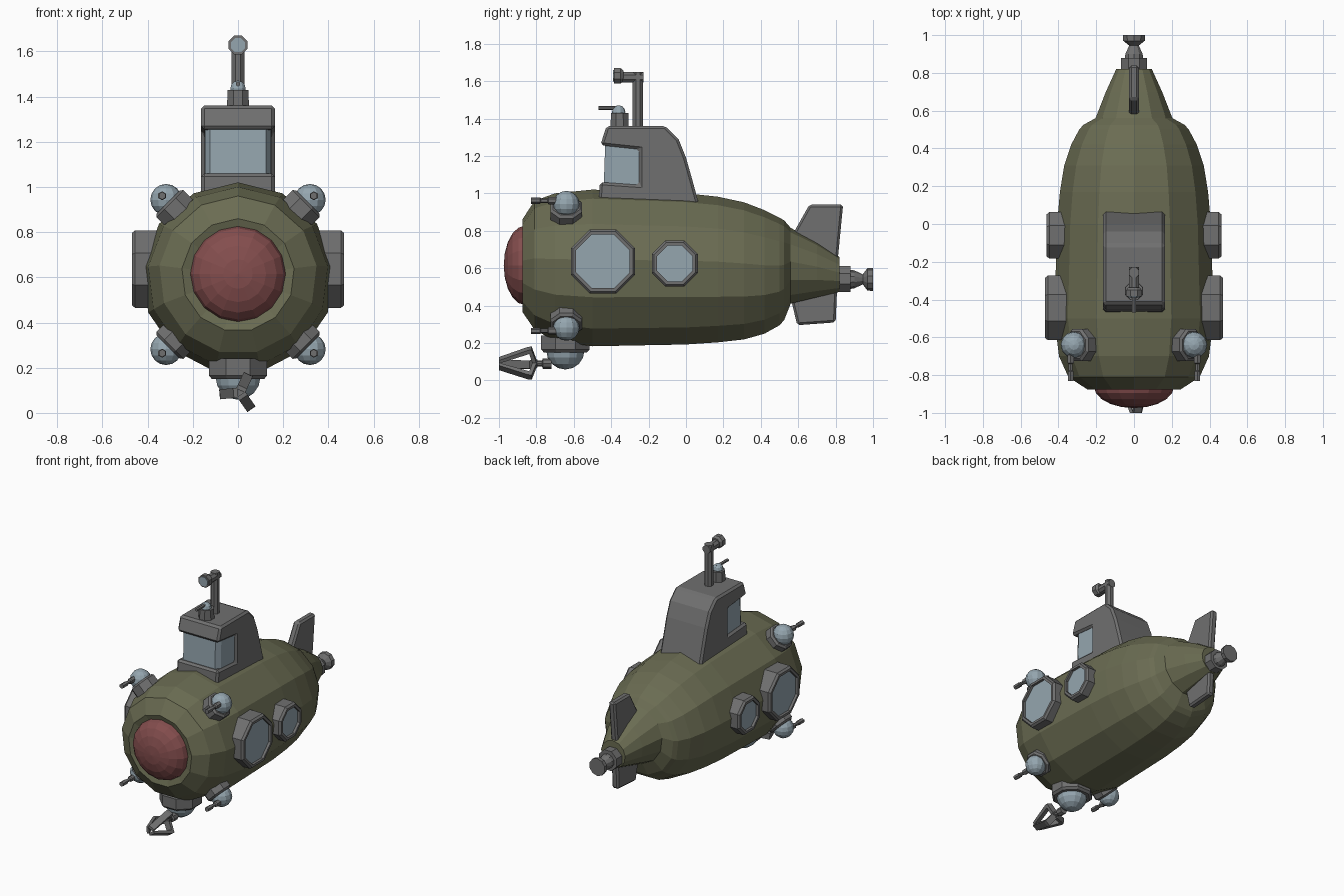
import bpy, bmesh, math
from mathutils import Vector

cube = bpy.data.objects.get("Cube")
if cube:
    bpy.data.objects.remove(cube, do_unlink=True)


def material(name, rgb):
    m = bpy.data.materials.new(name)
    m.use_nodes = True
    m.diffuse_color = (*rgb, 1)
    m.node_tree.nodes["Principled BSDF"].inputs["Base Color"].default_value = (*rgb, 1)
    return m


OLIVE = material("olive paint", (0.145, 0.15, 0.085))
GREY = material("grey metal", (0.16, 0.16, 0.16))
GLASS = material("pale blue glass", (0.3, 0.38, 0.43))
RED = material("dull red", (0.23, 0.075, 0.075))


def finish(name, bm, mat, bevel=0):
    bmesh.ops.recalc_face_normals(bm, faces=bm.faces)
    mesh = bpy.data.meshes.new(name)
    bm.to_mesh(mesh)
    bm.free()
    ob = bpy.data.objects.new(name, mesh)
    bpy.context.collection.objects.link(ob)
    mesh.materials.append(mat)
    if bevel:
        mod = ob.modifiers.new("bevel", "BEVEL")
        mod.width, mod.segments = bevel, 1
    return ob


def lathe(name, stations, n, mat, origin=(0, 0, 0), axis=(0, 1, 0), phase=0.0):
    """Rings of n sides along an axis; each station is distance, radius and optional lift."""
    bm = bmesh.new()
    a, o = Vector(axis).normalized(), Vector(origin)
    ref = Vector((0, 1, 0)) if abs(a.z) > 0.95 else Vector((0, 0, 1))
    u = (ref - a * ref.dot(a)).normalized()
    v = a.cross(u)
    rings = []
    for d, r, *lift in stations:
        c = o + a * d + u * (lift[0] if lift else 0)
        angles = [math.tau * (k + phase) / n for k in range(n)]
        rings.append([bm.verts.new(c + r * (u * math.cos(t) + v * math.sin(t))) for t in angles])
    for p, q in zip(rings, rings[1:]):
        for k in range(n):
            j = (k + 1) % n
            bm.faces.new((p[k], p[j], q[j], q[k]))
    bm.faces.new(rings[0])
    bm.faces.new(rings[-1])
    return finish(name, bm, mat)


def slab(name, profile, half, mat, bevel=0):
    """Side profile in y and z, extruded both ways along x."""
    bm = bmesh.new()
    face = bm.faces.new([bm.verts.new((-half, y, z)) for y, z in profile])
    new = bmesh.ops.extrude_face_region(bm, geom=[face])["geom"]
    bmesh.ops.translate(bm, vec=(2 * half, 0, 0),
                        verts=[g for g in new if isinstance(g, bmesh.types.BMVert)])
    return finish(name, bm, mat, bevel)


def ball(name, centre, radius, mat, seg=12, rings=8, squash=1.0):
    bm = bmesh.new()
    bmesh.ops.create_uvsphere(bm, u_segments=seg, v_segments=rings, radius=radius)
    bmesh.ops.scale(bm, vec=(1, 1, squash), verts=bm.verts)
    ob = finish(name, bm, mat)
    ob.location = centre
    return ob


# Hull with its tail cone
lathe("hull", [
    (-.86, .2, .61), (-.875, .25, .61), (-.81, .35, .61), (-.7, .4, .6),
    (-.5, .425, .595), (0, .41, .59), (.17, .395, .587), (.31, .372, .58),
    (.42, .335, .575), (.5, .292, .578), (.525, .27, .585), (.56, .205, .61),
    (.7, .15, .59), (.82, .095, .565)], 13, OLIVE)

# Red nose dome
nose = ball("nose_dome", (0, -.86, .615), .212, RED, 16, 10, .54)
nose.rotation_euler.x = math.pi / 2

# Tail shaft and flange
lathe("tail_collar", [(.8, .075), (.88, .075)], 8, GREY, (0, 0, .543), phase=.5)
lathe("tail_nozzle", [(.87, .052), (.9, .048), (.945, .027), (.97, .06), (1, .062)],
      10, GREY, (0, 0, .54))

# Upper and lower fins
slab("upper_fin", [(.57, .78), (.66, .94), (.84, .94), (.805, .58), (.6, .6)], .026, GREY, .012)
slab("lower_fin", [(.55, .48), (.595, .295), (.8, .31), (.81, .54), (.6, .58)], .026, GREY, .012)

# Tower with a wrap-round window notch
slab("tower", [
    (-.47, .93), (-.46, 1.06), (-.25, 1.045), (-.25, 1.235), (-.458, 1.257),
    (-.425, 1.36), (-.11, 1.36), (-.04, 1.29), (0, 1.19), (.037, 1.06), (.075, .92)],
    .163, GREY, .014)
pane = bmesh.new()
outline = [(-.147, -.23), (-.147, -.405), (-.125, -.44), (.125, -.44), (.147, -.405), (.147, -.23)]
base = pane.faces.new([pane.verts.new((x, y, 1.03)) for x, y in outline])
top = bmesh.ops.extrude_face_region(pane, geom=[base])["geom"]
bmesh.ops.translate(pane, vec=(0, .008, .23),
                    verts=[g for g in top if isinstance(g, bmesh.types.BMVert)])
finish("tower_window", pane, GLASS)

# Periscope
lathe("periscope_post", [(1.34, .03), (1.65, .03)], 8, GREY, (0, -.257, 0), (0, 0, 1), .5)
lathe("periscope_arm", [(-.36, .03), (-.228, .03)], 8, GREY, (0, 0, 1.62), phase=.5)
lathe("periscope_head", [(-.385, .045), (-.35, .045), (-.335, .032)], 8, GREY,
      (0, 0, 1.628), phase=.5)
lathe("periscope_lens", [(-.39, .034), (-.38, .034)], 8, GLASS, (0, 0, 1.628), phase=.5)

# Small roof gun
lathe("roof_gun_base", [(1.34, .053), (1.43, .05)], 8, GREY, (0, -.355, 0), (0, 0, 1), .5)
ball("roof_gun_ball", (0, -.36, 1.435), .036, GLASS, 10, 6)
lathe("roof_gun_barrel", [(-.468, .011), (-.34, .011)], 6, GREY, (0, 0, 1.456))

for side, word in ((1, "left"), (-1, "right")):
    # Portholes
    for size, y, z, r, out in (("large", -.444, .636, .185, .47), ("small", -.06, .625, .133, .462)):
        inner = r - .03
        lathe(f"{word}_{size}_porthole_rim",
              [(.34, r), (out - .014, r), (out, r - .012), (out, inner), (out - .025, inner)],
              8, GREY, (0, y, z), (side, 0, 0), .5)
        lathe(f"{word}_{size}_porthole_glass", [(out - .03, inner), (out - .018, inner)],
              8, GLASS, (0, y, z), (side, 0, 0), .5)
    # Corner turrets
    for up, level, cz in ((1, "upper", .625), (-1, "lower", .6)):
        name = f"{word}_{level}_turret"
        out = Vector((side, 0, up)).normalized()
        origin = Vector((0, -.64, cz))
        lathe(name + "_collar", [(.34, .092), (.425, .092), (.437, .078)], 8, GREY,
              origin, out, .5)
        ball(name + "_ball", origin + out * .45, .07, GLASS)
        muzzle = origin + out * .475
        lathe(name + "_barrel",
              [(-.19, .017), (-.14, .017), (-.135, .012), (-.1, .012), (-.095, .02), (-.03, .02)],
              6, GREY, muzzle)

# Belly mount and grabber arm
lathe("belly_collar", [(.15, .125), (.165, .14), (.24, .14)], 8, GREY, (0, -.645, 0), (0, 0, 1), .5)
ball("belly_ball", (0, -.645, .16), .102, GLASS, 14, 8)
HUB = (.008, 0, .09)
lathe("grabber_arm", [(-.82, .02), (-.8, .016), (-.77, .016), (-.765, .028), (-.72, .028)],
      8, GREY, HUB)
for k in range(3):
    prong = slab(f"grabber_prong_{k + 1}", [
        (-.795, 0), (-.825, .09), (-.845, .088), (-1, .028), (-1, .01),
        (-.838, .066), (-.818, 0)], .022, GREY)
    prong.location = HUB
    prong.rotation_euler.y = math.radians(25 + 120 * k)
